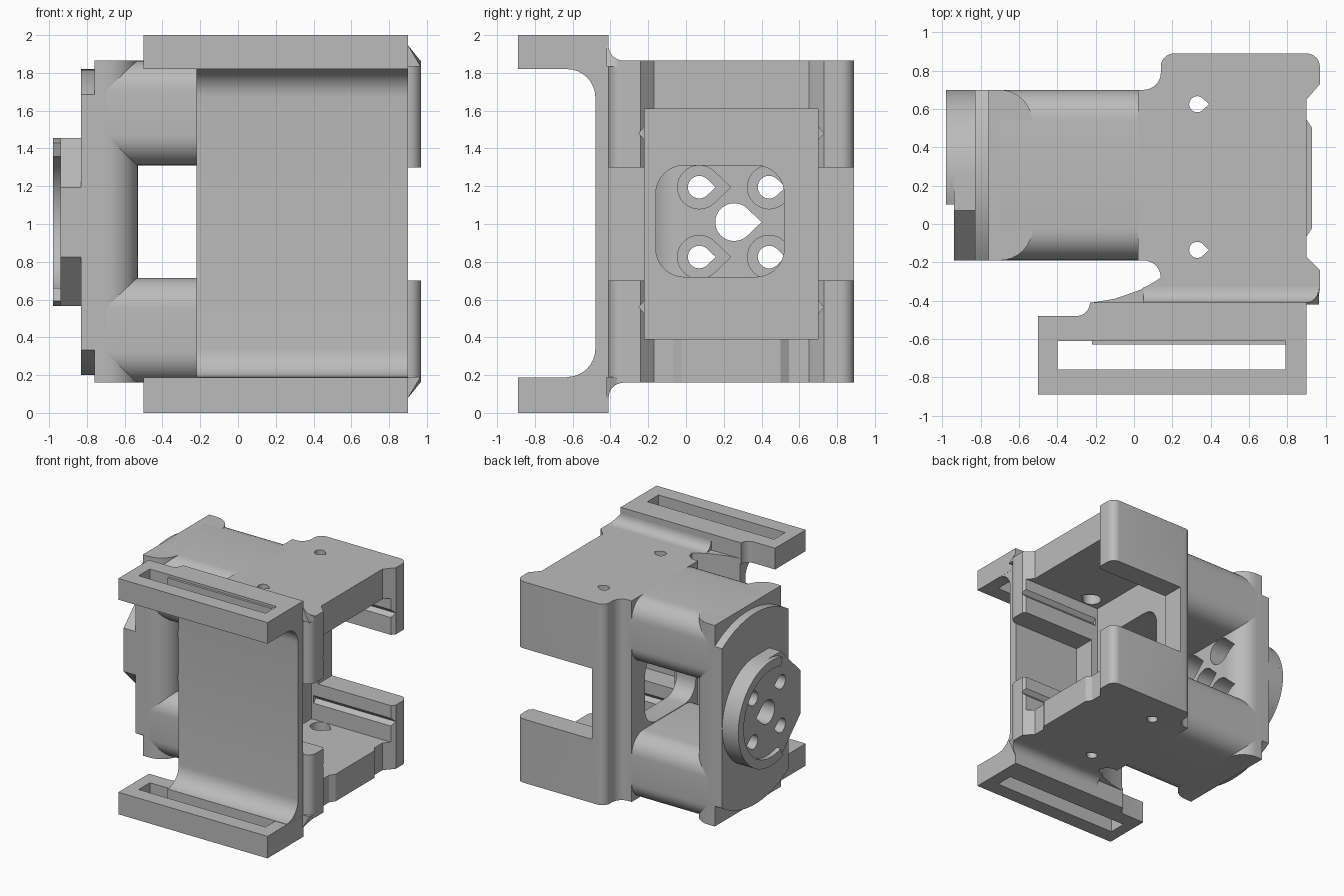
import bpy, bmesh
from math import sin, cos, radians, degrees, acos
from mathutils import Vector

cube = bpy.data.objects.get("Cube")
if cube:
    bpy.data.objects.remove(cube, do_unlink=True)

grey = bpy.data.materials.new("plain grey")
grey.use_nodes = True
GREY = (0.5, 0.5, 0.5, 1)
grey.diffuse_color = GREY
grey.node_tree.nodes["Principled BSDF"].inputs["Base Color"].default_value = GREY


def arc(cx, cy, r, start, end, n=8):
    angles = [radians(start + (end - start) * i / n) for i in range(n + 1)]
    return [(cx + r * cos(a), cy + r * sin(a)) for a in angles]


def rounded(u0, v0, u1, v1, r):
    return (arc(u1 - r, v1 - r, r, 0, 90) + arc(u0 + r, v1 - r, r, 90, 180)
            + arc(u0 + r, v0 + r, r, 180, 270) + arc(u1 - r, v0 + r, r, 270, 360))


def rect(u0, v0, u1, v1):
    return [(u0, v0), (u1, v0), (u1, v1), (u0, v1)]


def teardrop(cu, cv, r):
    return arc(cu, cv, r, 45, 315, 24) + [(cu + r * 1.45, cv)]


def prism(name, outline, axis, lo, hi):
    """Extrude a flat outline along one axis."""
    place = {"x": lambda u, v, h: (h, u, v),
             "y": lambda u, v, h: (u, h, v),
             "z": lambda u, v, h: (u, v, h)}[axis]
    bm = bmesh.new()
    low = [bm.verts.new(place(u, v, lo)) for u, v in outline]
    high = [bm.verts.new(place(u, v, hi)) for u, v in outline]
    bm.faces.new(low)
    bm.faces.new(high)
    for i in range(len(low)):
        j = (i + 1) % len(low)
        bm.faces.new((low[i], low[j], high[j], high[i]))
    bmesh.ops.remove_doubles(bm, verts=bm.verts, dist=0.0005)
    bmesh.ops.recalc_face_normals(bm, faces=bm.faces)
    mesh = bpy.data.meshes.new(name)
    bm.to_mesh(mesh)
    bm.free()
    mesh.materials.append(grey)
    obj = bpy.data.objects.new(name, mesh)
    bpy.context.collection.objects.link(obj)
    return obj


def cut(obj, *cutter):
    """Subtract a prism from the part."""
    tool = prism("cutter", *cutter)
    tool.hide_render = True
    mod = obj.modifiers.new("cut", "BOOLEAN")
    mod.operation = "DIFFERENCE"
    mod.solver = "EXACT"
    mod.object = tool
    bpy.context.view_layer.objects.active = obj
    bpy.ops.object.modifier_apply(modifier=mod.name)
    bpy.data.objects.remove(tool, do_unlink=True)


parts = []
MID = 1.01            # height of the horn axis
AXIS_Y = 0.255        # depth of the horn axis
BOTTOM, TOP = 0.16, 1.865

# Cradle: box open to the side, flared into the front plate
plan = ([(0.02, 0.70)] + arc(0.05, 0.79, 0.09, -90, 0)
        + arc(0.21, 0.82, 0.07, 180, 90) + arc(0.90, 0.82, 0.07, 90, 0)
        + [(0.97, 0.73), (0.90, 0.65), (0.90, -0.17), (0.97, -0.24)]
        + arc(0.90, -0.34, 0.07, 0, -90)
        + [(-0.22, -0.41), (-0.1, -0.39), (0.03, -0.345), (0.11, -0.30)]
        + arc(0.05, -0.28, 0.09, 0, 90) + [(0.02, -0.19)])
cradle = prism("cradle_box", plan, "z", BOTTOM, TOP)
cut(cradle, rect(-0.22, 0.39, 0.70, 1.61), "x", 0.2, 1.1)
cut(cradle, rect(-0.43, 0.70, 1.0, 1.30), "x", 0.26, 1.1)
cut(cradle, rounded(-0.16, 0.72, 0.52, 1.31, 0.15), "x", -0.1, 0.3)
for z in (0.56, 1.48):
    for wall, side in ((-0.22, -1), (0.70, 1)):
        groove = [(wall - side * 0.02, z - 0.055), (wall + side * 0.03, z),
                  (wall - side * 0.02, z + 0.055)]
        cut(cradle, groove, "x", 0.22, 1.1)
for y in (-0.135, 0.625):
    cut(cradle, teardrop(0.33, y, 0.042), "z", 0.1, 1.95)
    cut(cradle, teardrop(0.33, y, 0.075), "z", 0.3, 1.7)
parts.append(cradle)
parts.append(prism("bottom_tab", [(0.89, -0.08), (0.93, -0.02), (0.93, 0.50), (0.89, 0.56)],
                   "z", BOTTOM, 0.39))

# Rounded bars joining the cradle to the end block
for name, z0, z1 in (("lower_bar", BOTTOM, 0.715), ("upper_bar", 1.31, TOP)):
    parts.append(prism(name, rounded(-0.19, z0, 0.70, z1, 0.16), "x", -0.7, 0.1))

# Front plate with filleted roots, and the two slotted strap arms
plate = ([(-0.41, 0.02), (-0.63, 0.02)] + arc(-0.63, 0.34, 0.15, -90, 0)
         + arc(-0.63, 1.67, 0.15, 0, 90) + [(-0.63, 1.98), (-0.41, 1.98)])
parts.append(prism("front_plate", plate, "x", -0.22, 0.899))
arm_plan = ([(-0.50, -0.89), (0.90, -0.89), (0.90, -0.41), (-0.23, -0.41)]
            + arc(-0.30, -0.41, 0.07, 0, -90) + [(-0.50, -0.48)])
for name, z0, z1 in (("lower_strap_arm", 0.0, 0.187), ("upper_strap_arm", 1.82, 2.0)):
    arm = prism(name, arm_plan, "z", z0, z1)
    cut(arm, rect(-0.40, -0.76, 0.79, -0.61), "z", z0 - 0.1, z1 + 0.1)
    parts.append(arm)
for name, wall, turn in (("lower_fillet", BOTTOM, -1), ("upper_fillet", TOP, 1)):
    fillet = ([(-0.42, wall - turn * 0.03)]
              + [(-0.42, wall + turn * 0.08)]
              + arc(-0.33, wall + turn * 0.08, 0.08, 180, 180 + turn * 90)
              + [(-0.33, wall - turn * 0.03)])
    root = prism(name, fillet, "x", 0.05, 0.96)
    # slope the open end down to the box corner
    for v in root.data.vertices:
        if v.co.x > 0.5:
            v.co.x = 0.965 - max(0, turn * (v.co.z - wall)) * 0.8
    parts.append(root)

# End block, its clipped round face, and the horn
block_plan = ([(-0.76, -0.19)] + arc(-0.70, -0.02, 0.17, -90, 0)
              + arc(-0.70, 0.53, 0.17, 0, 90) + [(-0.76, 0.70)])
block = prism("end_block", block_plan, "z", BOTTOM, TOP)
clip = degrees(acos(0.445 / 0.81))
face = prism("round_face", arc(AXIS_Y, MID, 0.81, clip, 180 - clip, 20)
             + arc(AXIS_Y, MID, 0.81, 180 + clip, 360 - clip, 20), "x", -0.83, -0.76)
horn = prism("horn", arc(AXIS_Y, MID, 0.445, -90, 90, 32)
             + [(AXIS_Y - 0.184, MID + 0.445), (-0.19, MID + 0.184),
                (-0.19, MID - 0.184), (AXIS_Y - 0.184, MID - 0.445)], "x", -0.94, -0.83)
rim = prism("horn_rim", arc(AXIS_Y, MID, 0.445, -110, 110, 40)
            + arc(AXIS_Y, MID, 0.37, 110, -110, 40), "x", -0.98, -0.94)
holes = [(AXIS_Y + dy, MID + dz) for dy in (-0.185, 0.185) for dz in (-0.185, 0.185)]
for part in (block, face, horn):
    cut(part, teardrop(AXIS_Y, MID, 0.1), "x", -1.1, -0.4)
    for y, z in holes:
        cut(part, teardrop(y, z, 0.06), "x", -1.1, -0.4)
for y, z in holes:
    cut(block, teardrop(y, z, 0.115), "x", -0.70, -0.4)
parts += [block, face, horn, rim]

# Smooth the curved surfaces, keep the edges crisp
for part in parts:
    bpy.ops.object.select_all(action="DESELECT")
    part.select_set(True)
    bpy.context.view_layer.objects.active = part
    bpy.ops.object.shade_smooth_by_angle(angle=radians(32))
